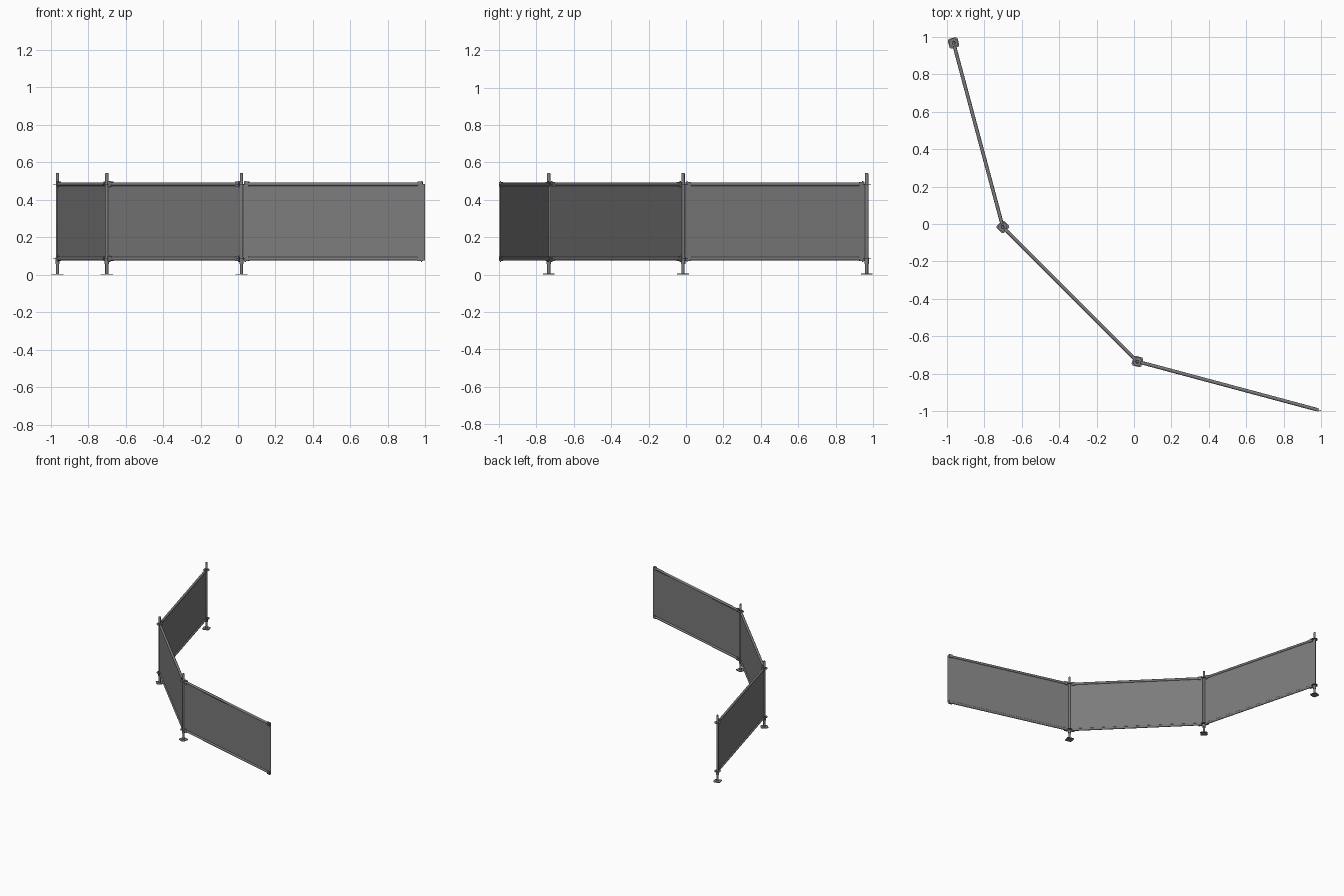
import bpy, bmesh
from math import radians, cos, sin, pi
from mathutils import Matrix, Vector

if "Cube" in bpy.data.objects:
    bpy.data.objects.remove(bpy.data.objects["Cube"])

SPAN = 1.016
RAIL_Z = (0.085, 0.483)

# dark grey metal and sheet colour
DARK = bpy.data.materials.new("dark_grey")
DARK.diffuse_color = (0.2, 0.2, 0.2, 1)
DARK.use_nodes = True
DARK.node_tree.nodes["Principled BSDF"].inputs["Base Color"].default_value = DARK.diffuse_color


def make(name, bm, world, smooth=False):
    me = bpy.data.meshes.new(name)
    bm.to_mesh(me)
    bm.free()
    me.materials.append(DARK)
    ob = bpy.data.objects.new(name, me)
    bpy.context.collection.objects.link(ob)
    ob.matrix_world = world
    if smooth:
        bpy.ops.object.select_all(action='DESELECT')
        ob.select_set(True)
        bpy.context.view_layer.objects.active = ob
        bpy.ops.object.shade_smooth_by_angle(angle=radians(40))
    return ob


def box(bm, centre, size):
    bmesh.ops.create_cube(bm, size=1, matrix=Matrix.Translation(centre) @ Matrix.Diagonal((*size, 1)))


def lathe(bm, profile, n=16):
    # revolve (radius, z) points around the z axis
    rings = [[bm.verts.new((r * cos(2 * pi * i / n), r * sin(2 * pi * i / n), z))
              for i in range(n)] for r, z in profile]
    for a, b in zip(rings, rings[1:]):
        for i in range(n):
            j = (i + 1) % n
            bm.faces.new((a[i], a[j], b[j], b[i]))
    bm.faces.new(rings[0][::-1])
    bm.faces.new(rings[-1])


def tube_x(bm, x0, x1, z, r, n=16):
    m = Matrix.Translation(((x0 + x1) / 2, 0, z)) @ Matrix.Rotation(pi / 2, 4, 'Y')
    bmesh.ops.create_cone(bm, cap_ends=True, segments=n, radius1=r, radius2=r, depth=x1 - x0, matrix=m)


def post_unit(world):
    # base plate with clipped corners
    bm = bmesh.new()
    box(bm, (0, 0, 0.0025), (0.054, 0.054, 0.005))
    upright = [e for e in bm.edges if abs(e.verts[0].co.z - e.verts[1].co.z) > 0.004]
    bmesh.ops.bevel(bm, geom=upright, offset=0.008, segments=1, affect='EDGES')
    make("base_plate", bm, world)

    # screw jack, tube and top spigot
    bm = bmesh.new()
    lathe(bm, [(0.0085, 0.004), (0.0085, 0.056), (0.0115, 0.056), (0.0115, 0.092), (0.0095, 0.092),
               (0.0095, 0.495), (0.0088, 0.497), (0.0088, 0.54), (0.0075, 0.543)])
    make("post", bm, world, True)

    # connector discs
    bm = bmesh.new()
    for z in RAIL_Z:
        lathe(bm, [(0.024, z - 0.002), (0.024, z + 0.002)])
    make("connector_discs", bm, world, True)


def panel_unit(world):
    # top and bottom rails
    bm = bmesh.new()
    for z in RAIL_Z:
        tube_x(bm, 0.03, SPAN - 0.03, z, 0.0095)
    make("rails", bm, world, True)

    # clamp heads with wedge pins at the rail ends
    bm = bmesh.new()
    for z in RAIL_Z:
        for x, s in ((0, 1), (SPAN, -1)):
            box(bm, (x + s * 0.028, 0, z), (0.026, 0.016, 0.026))
            box(bm, (x + s * 0.021, 0, z), (0.006, 0.005, 0.034))
    make("rail_clamps", bm, world)

    # infill sheet
    bm = bmesh.new()
    z0, z1 = RAIL_Z[0] - 0.008, RAIL_Z[1] + 0.002
    box(bm, (SPAN / 2, 0, (z0 + z1) / 2), (SPAN - 0.006, 0.003, z1 - z0))
    make("infill_sheet", bm, world)


# three post-and-panel bays along an arc
p = Vector((-0.963, 0.966, 0))
for angle in (-75, -45, -15):
    rot = Matrix.Rotation(radians(angle), 4, 'Z')
    world = Matrix.Translation(p) @ rot
    post_unit(world)
    panel_unit(world)
    p = p + rot @ Vector((SPAN, 0, 0))
